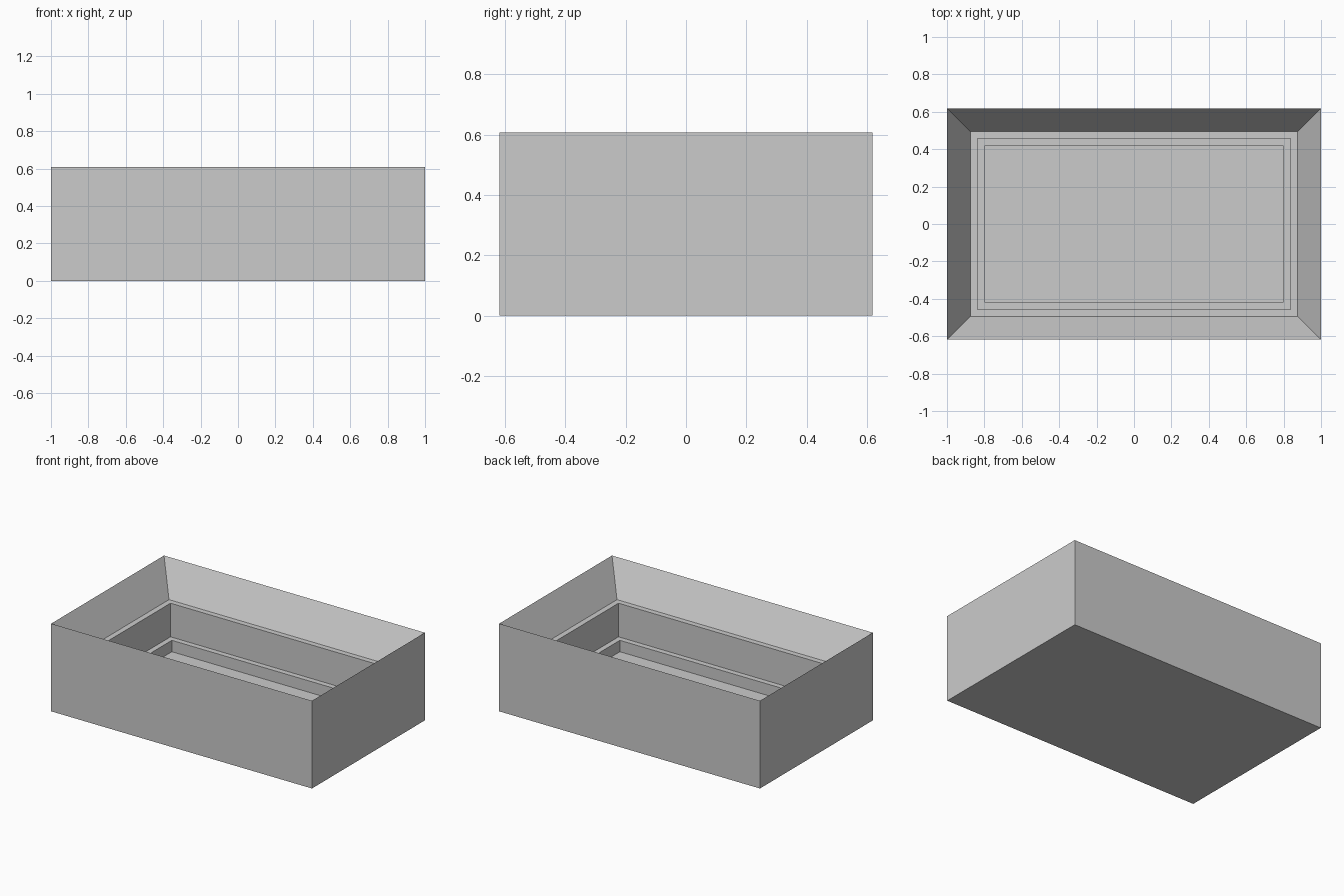
import bpy
import bmesh

cube = bpy.data.objects.get("Cube")
if cube:
    bpy.data.objects.remove(cube, do_unlink=True)

grey = bpy.data.materials.new("plain grey")
grey.use_nodes = True
color = (0.6, 0.6, 0.6, 1)
grey.diffuse_color = color
grey.node_tree.nodes["Principled BSDF"].inputs["Base Color"].default_value = color

# Rectangular rings (half width, half depth, height), from the base up and into the tray
rings = [
    (1.0, 0.618, 0.0),      # base
    (1.0, 0.618, 0.608),    # sharp outer rim
    (0.875, 0.494, 0.383),  # foot of the sloped rim
    (0.837, 0.456, 0.383),  # upper ledge
    (0.837, 0.456, 0.15),   # middle wall
    (0.80, 0.418, 0.15),    # lower ledge
    (0.80, 0.418, 0.071),   # floor
]
corners = [(-1, -1), (1, -1), (1, 1), (-1, 1)]

bm = bmesh.new()
loops = [[bm.verts.new((sx * w, sy * d, z)) for sx, sy in corners]
         for w, d, z in rings]

# Walls, slopes and ledges between neighbouring rings
for low, high in zip(loops, loops[1:]):
    for i in range(4):
        j = (i + 1) % 4
        bm.faces.new((low[i], low[j], high[j], high[i]))

# Underside and inner floor
bm.faces.new(list(reversed(loops[0])))
bm.faces.new(loops[-1])
bmesh.ops.recalc_face_normals(bm, faces=bm.faces)

mesh = bpy.data.meshes.new("stepped_tray")
bm.to_mesh(mesh)
bm.free()
mesh.materials.append(grey)
tray = bpy.data.objects.new("stepped_tray", mesh)
bpy.context.collection.objects.link(tray)
